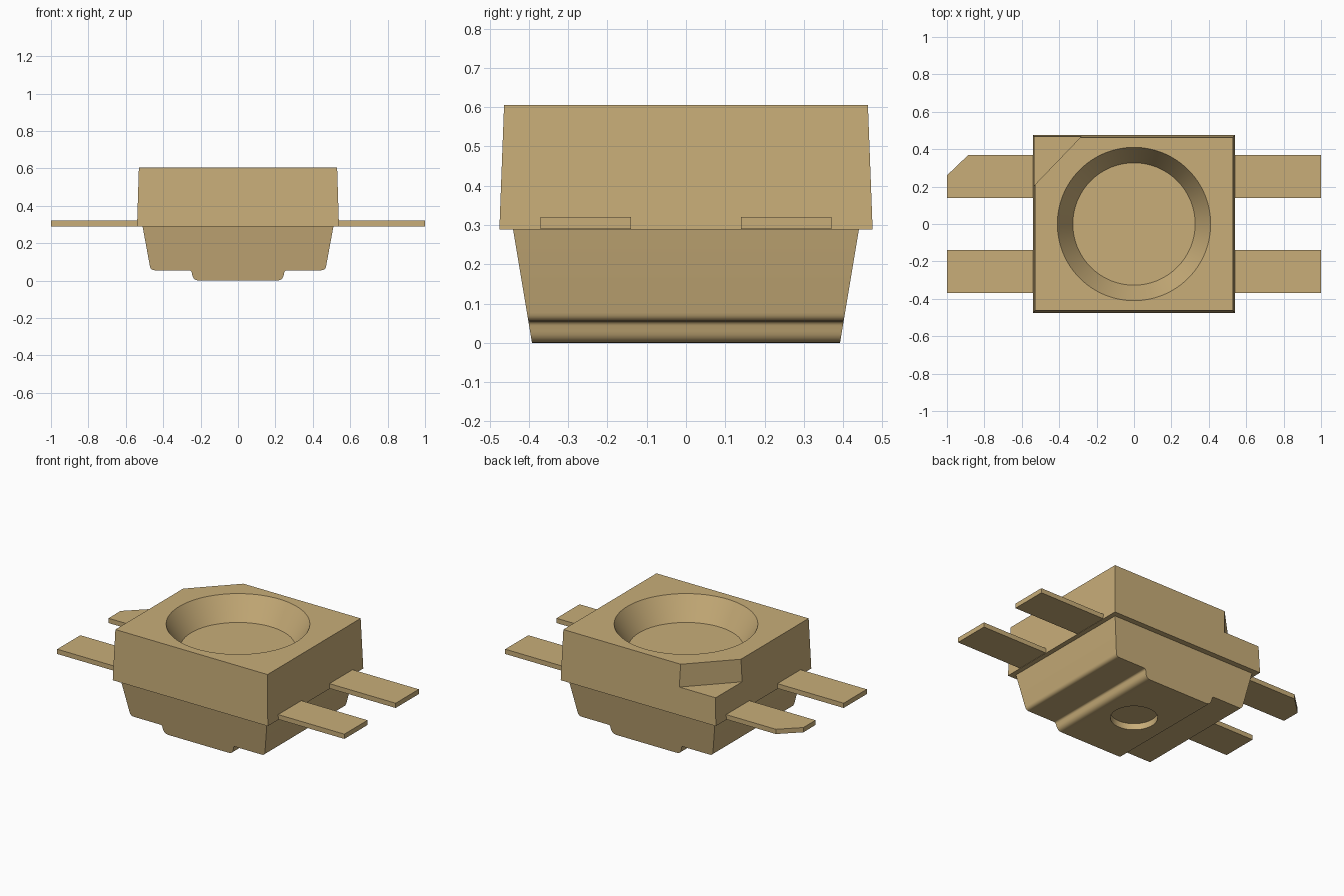
import bpy
import bmesh
import math
from mathutils import Vector

default = bpy.data.objects.get("Cube")
if default:
    bpy.data.objects.remove(default, do_unlink=True)

# One tan colour for the whole package
tan = bpy.data.materials.new("tan")
tan.use_nodes = True
tan.diffuse_color = (0.58, 0.42, 0.19, 1)
tan.node_tree.nodes["Principled BSDF"].inputs["Base Color"].default_value = tan.diffuse_color


def loft(name, loop_a, loop_b):
    """Solid between two matching loops of 3D points."""
    bm = bmesh.new()
    a = [bm.verts.new(p) for p in loop_a]
    b = [bm.verts.new(p) for p in loop_b]
    bm.faces.new(a)
    bm.faces.new(b)
    for i in range(len(a)):
        j = (i + 1) % len(a)
        bm.faces.new((a[i], a[j], b[j], b[i]))
    bmesh.ops.recalc_face_normals(bm, faces=bm.faces)
    mesh = bpy.data.meshes.new(name)
    bm.to_mesh(mesh)
    bm.free()
    obj = bpy.data.objects.new(name, mesh)
    mesh.materials.append(tan)
    bpy.context.collection.objects.link(obj)
    return obj


def rect(x, y, z):
    return [(-x, -y, z), (x, -y, z), (x, y, z), (-x, y, z)]


def ring(r, z, n=96):
    return [(r * math.cos(math.tau * i / n), r * math.sin(math.tau * i / n), z) for i in range(n)]


def prism(name, outline, z0, z1):
    return loft(name, [(x, y, z0) for x, y in outline], [(x, y, z1) for x, y in outline])


def cut(obj, cutter):
    cutter.hide_render = True
    mod = obj.modifiers.new("cut", 'BOOLEAN')
    mod.operation = 'DIFFERENCE'
    mod.solver = 'EXACT'
    mod.object = cutter
    bpy.context.view_layer.objects.active = obj
    bpy.ops.object.modifier_apply(modifier=mod.name)
    bpy.data.objects.remove(cutter, do_unlink=True)


def rounded(points, steps=6):
    """Polyline of (x, z, radius) with its corners eased."""
    out = []
    for i, (x, z, r) in enumerate(points):
        p = Vector((x, z))
        if r == 0:
            out.append(p)
            continue
        before = p + (Vector(points[i - 1][:2]) - p).normalized() * r
        after = p + (Vector(points[i + 1][:2]) - p).normalized() * r
        for s in range(steps + 1):
            t = s / steps
            out.append(before * (1 - t) ** 2 + p * 2 * t * (1 - t) + after * t ** 2)
    return out


def smooth(obj):
    bpy.ops.object.select_all(action='DESELECT')
    obj.select_set(True)
    bpy.context.view_layer.objects.active = obj
    bpy.ops.object.shade_smooth_by_angle(angle=math.radians(25))


SEAM, TOP, FLOOR = 0.288, 0.605, 0.462

# Upper housing: slight draft, dished recess, one notched corner
housing = loft("upper_housing", rect(0.54, 0.475, SEAM), rect(0.53, 0.463, TOP))
slope = (0.41 - 0.327) / (TOP - FLOOR)
lift = 0.05
cut(housing, loft("recess_cutter", ring(0.327, FLOOR), ring(0.41 + slope * lift, TOP + lift)))
cut(housing, prism("notch_cutter", [(-0.63, 0.106), (-0.18, 0.574), (-0.63, 0.574)], FLOOR, 0.7))
smooth(housing)

# Lower body: tapered block with a raised centre pad running front to back
half = rounded([(0.51, SEAM, 0), (0.467, 0.055, 0.022), (0.25, 0.055, 0.012),
                (0.238, 0, 0.03), (0, 0, 0)])[:-1]
profile = half + [Vector((-p.x, p.y)) for p in reversed(half)]


def end_loop(side):
    return [(p.x, side * (0.392 + 0.048 * p.y / SEAM), p.y) for p in profile]


lower = loft("lower_body", end_loop(-1), end_loop(1))
cut(lower, loft("hole_cutter", ring(0.135, -0.05), ring(0.135, 0.04)))
smooth(lower)

# Flat leads, two per side; the left-hand back one has a clipped corner
for sx, side in ((-1, "right"), (1, "left")):
    for sy, end in ((-1, "front"), (1, "back")):
        outline = [(0.5, 0.14), (1, 0.14), (1, 0.37), (0.5, 0.37)]
        if sx < 0 < sy:
            outline[2:3] = [(1, 0.26), (0.885, 0.37)]
        prism(f"{end}_{side}_lead", [(sx * x, sy * y) for x, y in outline], 0.29, 0.32)
